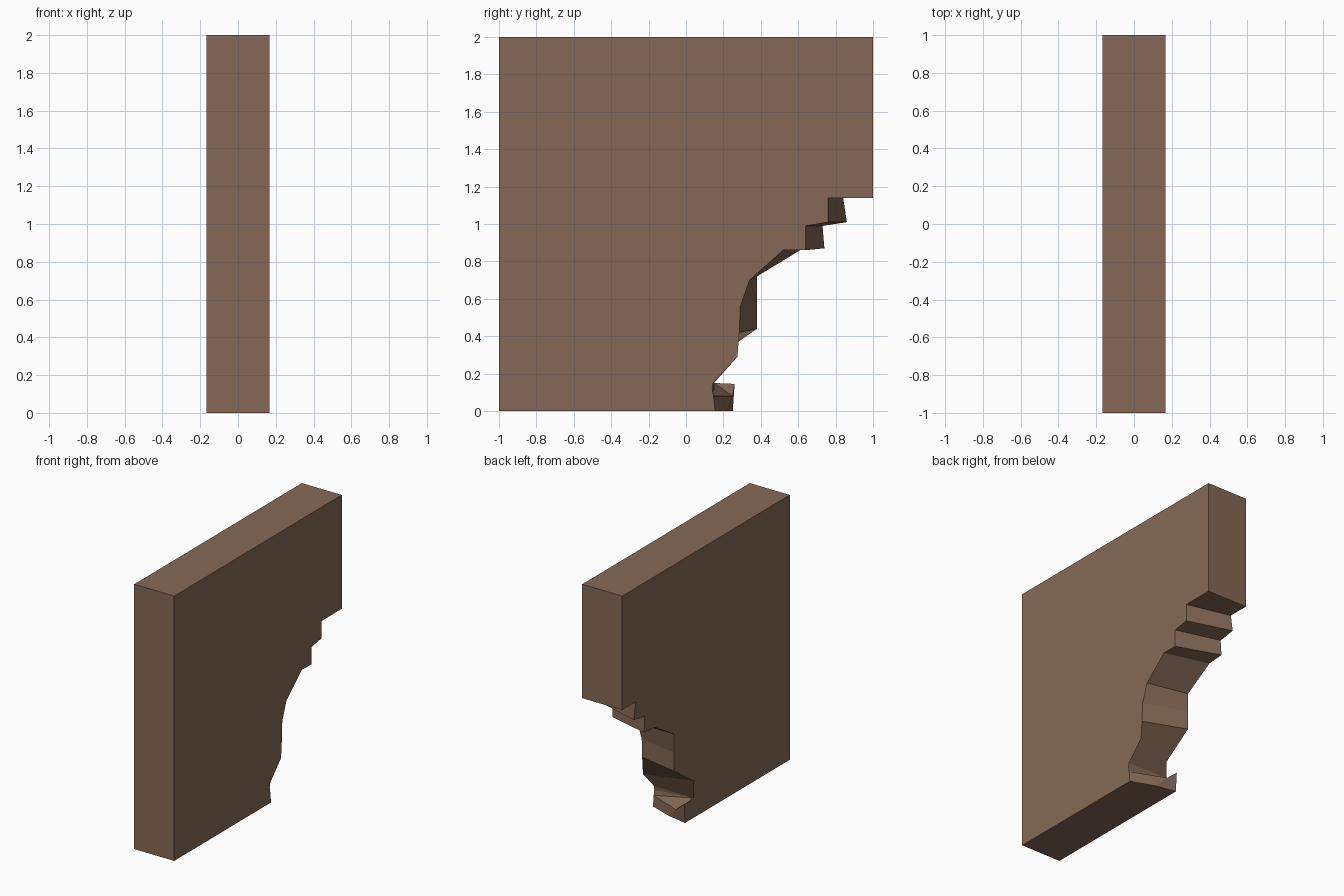
import bpy, bmesh

if "Cube" in bpy.data.objects:
    bpy.data.objects.remove(bpy.data.objects["Cube"])

HX = 0.167  # half thickness of the slab

# Broken edge as (y, z) on both broad faces, paired from top to bottom
right_edge = [(1, 1.14), (.76, 1.14), (.76, 1.01), (.64, .99), (.64, .86), (.52, .86),
              (.34, .70), (.29, .56), (.285, .42), (.275, .29), (.145, .15)]
left_edge = [(1, 1.14), (.84, 1.14), (.86, 1.01), (.73, .99), (.74, .87), (.61, .86),
             (.38, .72), (.38, .58), (.38, .44), (.15, .28), (.15, .15)]

bm = bmesh.new()


def verts(x, pts):
    return [bm.verts.new((x, y, z)) for y, z in pts]


R = verts(HX, right_edge)
L = verts(-HX, left_edge)

# Chipped foot below the paired part
foot_r = verts(HX, [(.14, .12), (.147, .08), (.155, 0)])
foot_l = verts(-HX, [(.26, .145), (.25, 0)])
mid_low = bm.verts.new((-.013, .22, 0))
mid_high = bm.verts.new((-.09, .25, .08))

# Intact corners: bottom front, top front, top back
corners = [(-1, 0), (-1, 2), (1, 2)]
CR = verts(HX, corners)
CL = verts(-HX, corners)

# Broad faces
bm.faces.new(R + foot_r + CR)
bm.faces.new(L + foot_l + CL)

# Straight sides: front, top, back
for i in range(2):
    bm.faces.new((CR[i], CR[i + 1], CL[i + 1], CL[i]))
bm.faces.new((CR[2], R[0], L[0], CL[2]))

# Broken wall
for i in range(len(R) - 1):
    bm.faces.new((R[i], R[i + 1], L[i + 1], L[i]))

# Foot facets and underside
A, P = R[-1], L[-1]
B, D, C = foot_r
Q, E = foot_l
for f in ((P, Q, mid_high), (P, mid_high, D), (P, D, B), (P, B, A),
          (D, mid_high, mid_low, C), (Q, E, mid_low, mid_high),
          (CR[0], C, mid_low, E, CL[0])):
    bm.faces.new(f)

bmesh.ops.recalc_face_normals(bm, faces=bm.faces[:])
mesh = bpy.data.meshes.new("broken_wall")
bm.to_mesh(mesh)
bm.free()

# Single brown material
mat = bpy.data.materials.new("brown")
mat.diffuse_color = (.235, .141, .092, 1)
mat.use_nodes = True
mat.node_tree.nodes["Principled BSDF"].inputs["Base Color"].default_value = mat.diffuse_color
mesh.materials.append(mat)
bpy.context.collection.objects.link(bpy.data.objects.new("broken_wall", mesh))
